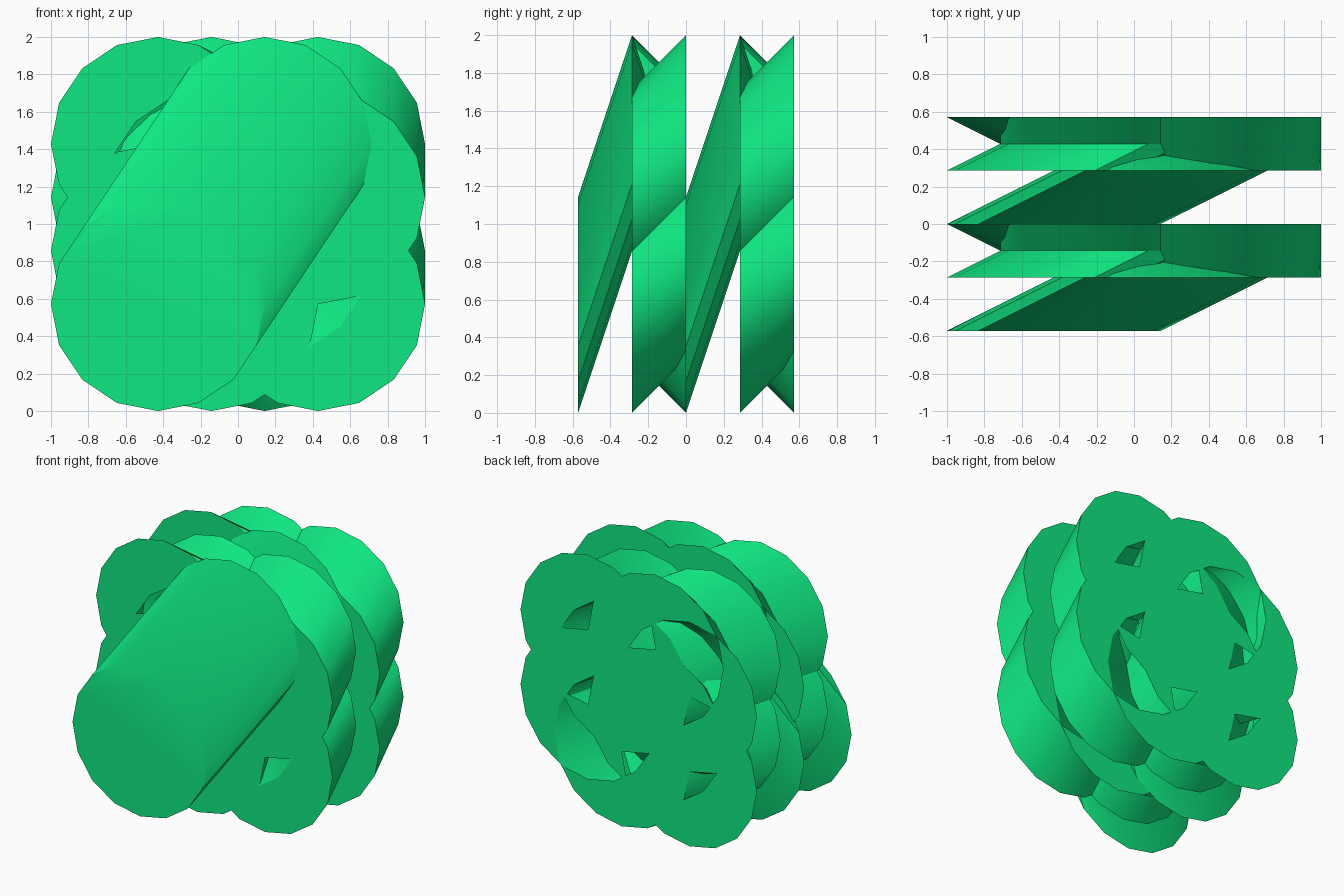
import bpy, bmesh, math
from mathutils import Vector
from mathutils.geometry import delaunay_2d_cdt

if "Cube" in bpy.data.objects:
    bpy.data.objects.remove(bpy.data.objects["Cube"])

U = 1 / 7            # grid unit of the model
R = 4                # strand radius in units
SIDES = 16

mat = bpy.data.materials.new("green")
mat.diffuse_color = (0.005, 0.8, 0.22, 1)
mat.use_nodes = True
mat.node_tree.nodes["Principled BSDF"].inputs["Base Color"].default_value = mat.diffuse_color


def ring(c):
    return [(c[0] + R * math.cos(2 * math.pi * i / SIDES),
             c[1] + R * math.sin(2 * math.pi * i / SIDES)) for i in range(SIDES)]


def place(p, y):
    return (p[0] * U, y * U, 1 + p[1] * U)


def add_tube(bm, start, end, y0, y1, capped):
    """Slanted cylinder between two equal circles."""
    a = [bm.verts.new(place(p, y0)) for p in ring(start)]
    b = [bm.verts.new(place(p, y1)) for p in ring(end)]
    for i in range(SIDES):
        j = (i + 1) % SIDES
        bm.faces.new((a[i], b[i], b[j], a[j])).smooth = True
    if capped:
        bm.faces.new(a)
        bm.faces.new(b[::-1])


def add_end_sheet(bm, centres, y, flip):
    """Flat end over all circles, left open where the strands leave gaps."""
    pts, faces = [], []
    for c in centres:
        faces.append(list(range(len(pts), len(pts) + SIDES)))
        pts += [Vector(p) for p in ring(c)]
    out = delaunay_2d_cdt(pts, [], faces, 1, 1e-5, True)
    vs = [bm.verts.new(place(p, y)) for p in out[0]]
    for tri, src in zip(out[2], out[5]):
        key = "".join(sorted("abcdefgh"[k] for k in set(src)))
        if not src or key in GAPS:
            continue
        loop = [vs[k] for k in tri]
        bm.faces.new(loop[::-1] if flip else loop)


def finish(bm, name):
    mesh = bpy.data.meshes.new(name)
    bm.to_mesh(mesh)
    bm.free()
    mesh.materials.append(mat)
    ob = bpy.data.objects.new(name, mesh)
    bpy.context.collection.objects.link(ob)
    bpy.ops.object.select_all(action='DESELECT')
    ob.select_set(True)
    bpy.context.view_layer.objects.active = ob
    bpy.ops.object.shade_smooth_by_angle(angle=math.radians(35))
    return ob


# strands of the woven layer, a to h: start and end centre (x, height)
STRANDS = [((-1, 1), (-1, 3)), ((3, 1), (3, 3)),
           ((-1, -3), (-1, -1)), ((3, -3), (3, -1)),
           ((1, -1), (-3, 1)), ((-3, 3), (1, 1)),
           ((1, 3), (-3, -3)), ((-3, -1), (1, -3))]
# overlaps of strands that stay open in the end faces
GAPS = {"ae", "dh", "bf", "cg", "abef", "cdgh", "bdfh", "aceg"}

ends = [s[1] for s in STRANDS]
starts = [(x, -z) for x, z in ends]   # same circles as the starts, mirrored

for n, y in enumerate((-4, 0), 1):
    # single leaning strand
    bm = bmesh.new()
    add_tube(bm, (-3, -3), (1, 3), y, y + 2, True)
    finish(bm, f"leaning_strand_{n}")

    # layer of eight crossing strands
    bm = bmesh.new()
    for s, e in STRANDS:
        add_tube(bm, s, e, y + 2, y + 4, False)
    add_end_sheet(bm, starts, y + 2, False)
    add_end_sheet(bm, ends, y + 4, True)
    finish(bm, f"crossing_strands_{n}")
